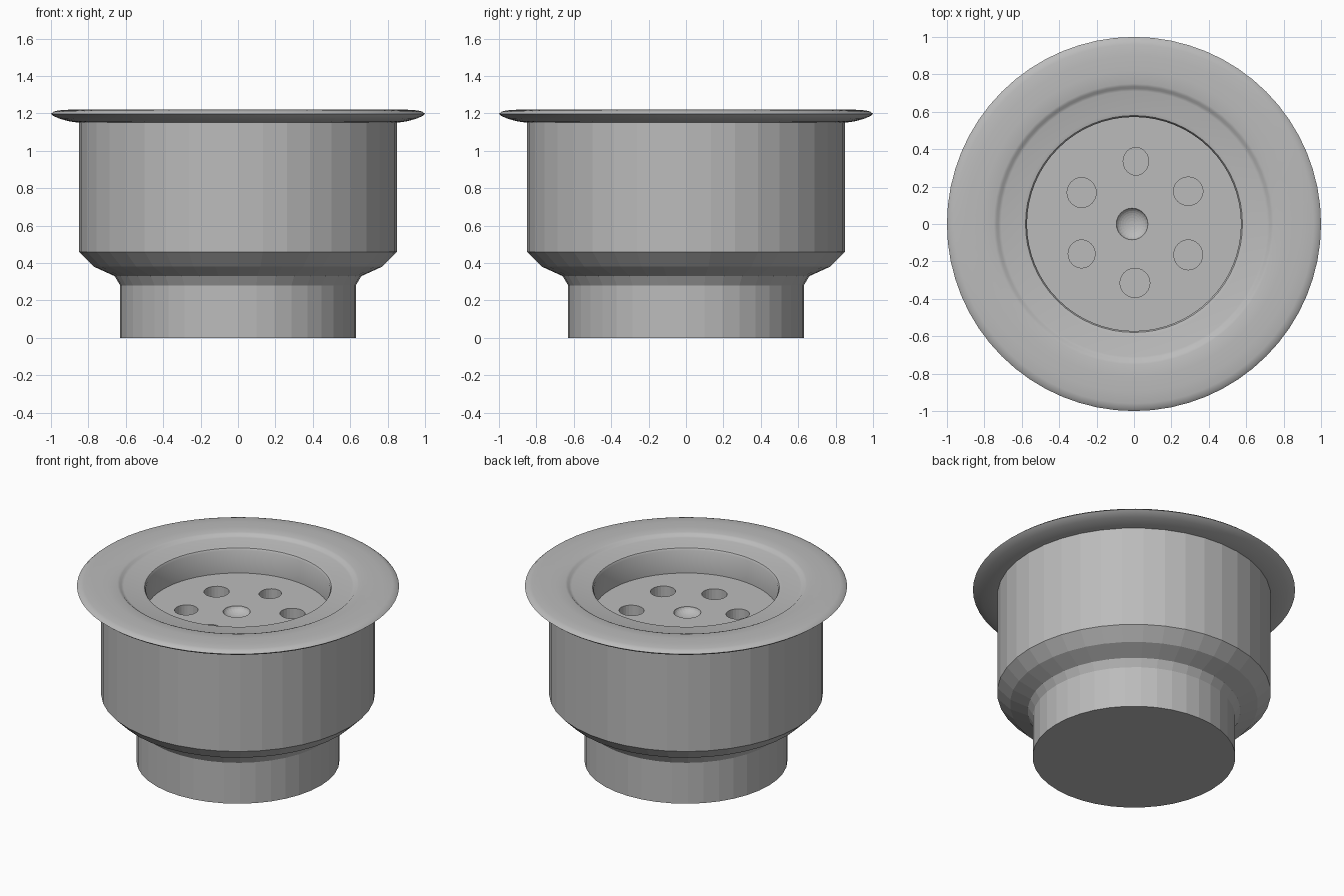
import bpy, bmesh, math
from mathutils import Vector

cube = bpy.data.objects.get("Cube")
if cube:
    bpy.data.objects.remove(cube)

metal = bpy.data.materials.new("grey_metal")
metal.use_nodes = True
GREY = (0.5, 0.5, 0.5, 1)
metal.diffuse_color = GREY
metal.node_tree.nodes["Principled BSDF"].inputs["Base Color"].default_value = GREY


def make_object(name, bm):
    bmesh.ops.recalc_face_normals(bm, faces=bm.faces)
    mesh = bpy.data.meshes.new(name)
    bm.to_mesh(mesh)
    bm.free()
    obj = bpy.data.objects.new(name, mesh)
    bpy.context.collection.objects.link(obj)
    mesh.materials.append(metal)
    return obj


def lathe(name, profile, steps, closed=False):
    """Spin an (r, z) profile around the z axis."""
    bm = bmesh.new()
    verts = [bm.verts.new((r, 0, z)) for r, z in profile]
    pairs = list(zip(verts, verts[1:]))
    if closed:
        pairs.append((verts[-1], verts[0]))
    edges = [bm.edges.new(p) for p in pairs]
    bmesh.ops.spin(bm, geom=verts + edges, cent=(0, 0, 0), axis=(0, 0, 1),
                   angle=math.tau, steps=steps)
    bmesh.ops.remove_doubles(bm, verts=bm.verts, dist=0.0005)
    return make_object(name, bm)


def smooth(obj, degrees):
    bpy.ops.object.select_all(action="DESELECT")
    obj.select_set(True)
    bpy.context.view_layer.objects.active = obj
    bpy.ops.object.shade_smooth_by_angle(angle=math.radians(degrees))


# Faceted cup with a narrower outlet below
FLOOR = 1.02
body = lathe("drain_body", [
    (0, 0), (0.63, 0), (0.63, 0.28), (0.66, 0.33), (0.77, 0.38), (0.85, 0.46),
    (0.85, 1.16), (0.60, 1.16), (0.60, FLOOR), (0, FLOOR)], 40)

# Smooth rolled flange, with the stepped lip and the wall of the recess
flange = lathe("rim_flange", [
    (0.572, FLOOR - 0.01), (0.572, 1.175), (0.58, 1.188), (0.60, 1.193),
    (0.71, 1.198), (0.725, 1.203), (0.735, 1.213), (0.75, 1.218),
    (0.82, 1.22), (0.90, 1.22), (0.96, 1.216), (0.985, 1.21), (1.0, 1.197),
    (0.985, 1.185), (0.95, 1.17), (0.90, 1.157), (0.85, 1.15),
    (0.62, 1.15), (0.62, FLOOR - 0.01)], 64, closed=True)
smooth(flange, 40)

# Cutter for the ring of drain holes and the shallow centre dimple
holes = [
    (0.01, 0.335, 0.068, 0.074), (0.29, 0.175, 0.079, 0.076),
    (0.29, -0.165, 0.077, 0.08), (0.005, -0.315, 0.08, 0.078),
    (-0.28, -0.16, 0.072, 0.075), (-0.28, 0.168, 0.078, 0.08)]
bm = bmesh.new()
for x, y, rx, ry in holes:
    made = bmesh.ops.create_cone(bm, cap_ends=True, segments=24,
                                 radius1=1, radius2=1, depth=0.3)["verts"]
    bmesh.ops.scale(bm, vec=(rx, ry, 1), verts=made)
    bmesh.ops.translate(bm, vec=(x, y, FLOOR), verts=made)
made = bmesh.ops.create_uvsphere(bm, u_segments=24, v_segments=16, radius=0.085)["verts"]
bmesh.ops.scale(bm, vec=(1, 1, 0.5), verts=made)
bmesh.ops.translate(bm, vec=Vector((-0.01, 0, FLOOR + 0.002)), verts=made)
cutter = make_object("hole_cutter", bm)
cutter.hide_render = True
cutter.hide_viewport = True

cut = body.modifiers.new("drain_holes", "BOOLEAN")
cut.operation = "DIFFERENCE"
cut.object = cutter
cut.solver = "EXACT"
